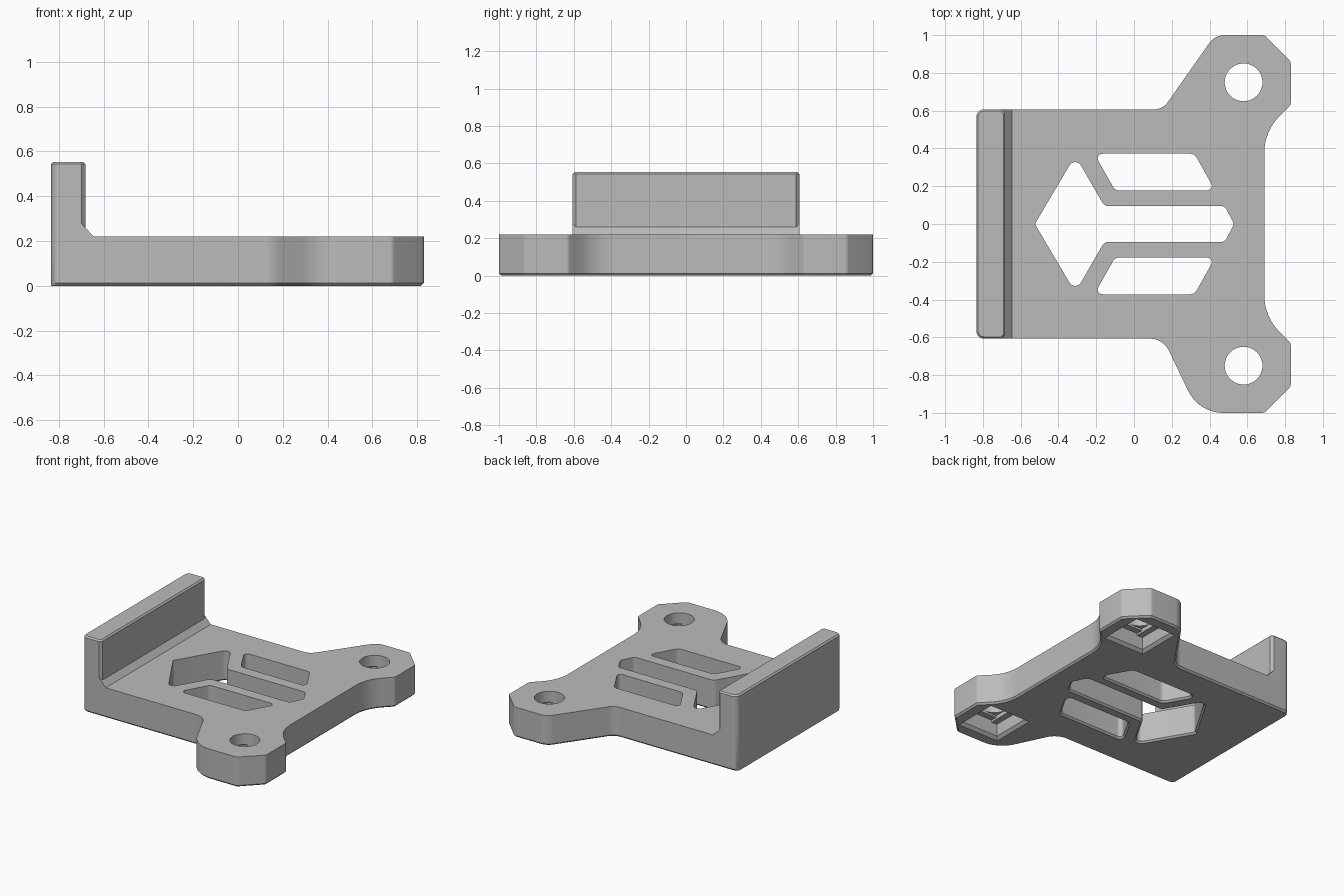
import bpy, bmesh, math
from mathutils import Vector

if "Cube" in bpy.data.objects:
    bpy.data.objects.remove(bpy.data.objects["Cube"], do_unlink=True)

grey = bpy.data.materials.new("plain grey")
grey.use_nodes = True
colour = (0.5, 0.5, 0.5, 1)
grey.diffuse_color = colour
grey.node_tree.nodes["Principled BSDF"].inputs["Base Color"].default_value = colour

TOP = 0.22       # plate thickness
EDGE = 0.012     # small chamfer


def rounded(corners, steps=8):
    """Counter-clockwise outline with every (x, y, radius) corner filleted."""
    out = []
    for i, (x, y, r) in enumerate(corners):
        p = Vector((x, y))
        a = (Vector(corners[i - 1][:2]) - p).normalized()
        b = (Vector(corners[(i + 1) % len(corners)][:2]) - p).normalized()
        if r == 0:
            out.append(p)
            continue
        half = a.angle(b) / 2
        centre = p + (a + b).normalized() * r / math.sin(half)
        start = p + a * r / math.tan(half) - centre
        end = p + b * r / math.tan(half) - centre
        turn = start.angle_signed(end)
        for k in range(steps + 1):
            t = -turn * k / steps
            c, s = math.cos(t), math.sin(t)
            out.append(centre + Vector((start.x * c - start.y * s, start.x * s + start.y * c)))
    return out


def offset(points, d):
    """Move an outline outwards by d (inwards if negative)."""
    out = []
    for i, p in enumerate(points):
        e = (p - points[i - 1]).normalized()
        f = (points[(i + 1) % len(points)] - p).normalized()
        n, m = Vector((e.y, -e.x)), Vector((f.y, -f.x))
        out.append(p + (n + m) * d / (1 + n.dot(m)))
    return out


def loft(name, rings):
    """Closed solid through a stack of (outline, z) rings."""
    bm = bmesh.new()
    loops = [[bm.verts.new((p[0], p[1], z)) for p in pts] for pts, z in rings]
    for lo, hi in zip(loops, loops[1:]):
        for i in range(len(lo)):
            bm.faces.new((lo[i - 1], lo[i], hi[i], hi[i - 1]))
    bm.faces.new(loops[0][::-1])
    bm.faces.new(loops[-1])
    bmesh.ops.recalc_face_normals(bm, faces=bm.faces)
    mesh = bpy.data.meshes.new(name)
    bm.to_mesh(mesh)
    bm.free()
    mesh.materials.append(grey)
    obj = bpy.data.objects.new(name, mesh)
    bpy.context.collection.objects.link(obj)
    return obj


def activate(obj):
    bpy.ops.object.select_all(action='DESELECT')
    obj.select_set(True)
    bpy.context.view_layer.objects.active = obj


def cut(target, cutter):
    cutter.hide_render = True
    mod = target.modifiers.new("cut", 'BOOLEAN')
    mod.operation, mod.solver, mod.object = 'DIFFERENCE', 'EXACT', cutter
    activate(target)
    bpy.ops.object.modifier_apply(modifier=mod.name)
    bpy.data.objects.remove(cutter, do_unlink=True)


def box(cx, cy, hx, hy):
    return [Vector((cx + sx * hx, cy + sy * hy)) for sx, sy in ((-1, -1), (1, -1), (1, 1), (-1, 1))]


def mirrored(corners):
    return [(x, -y, r) for x, y, r in reversed(corners)]


# Base plate with two ears; the right-hand side is mirrored
ear_side = [(0.69, 0.49, 0.27), (0.83, 0.63, 0.03), (0.83, 0.86, 0.03), (0.69, 1.0, 0.03)]
outline = rounded(
    [(-0.835, -0.607, 0.04), (0.154, -0.607, 0.11), (0.343, -1.0, 0.206)]
    + mirrored(ear_side) + ear_side
    + [(0.428, 1.0, 0.1), (0.152, 0.607, 0.09), (-0.835, 0.607, 0.04)])
# The bottom chamfer fades out at the wall side
bottom = [Vector((p.x, q.y)) if p.x < -0.8 else q for p, q in zip(outline, offset(outline, -EDGE))]
plate = loft("base_plate", [(bottom, 0), (outline, EDGE), (outline, TOP)])

# Arrow-shaped opening and two slanted slots
arrow_half = [(0.48, 0.095, 0.03), (-0.157, 0.095, 0.04), (-0.311, 0.362, 0.035)]
arrow = [(0.53, 0, 0.015)] + arrow_half + [(-0.525, 0, 0.015)] + mirrored(arrow_half)
slot = [(-0.10, 0.177, 0.04), (0.43, 0.177, 0.025), (0.32, 0.372, 0.04), (-0.21, 0.372, 0.025)]
for corners in (arrow, slot, mirrored(slot)):
    pts = rounded(corners)
    cut(plate, loft("opening_cutter", [(offset(pts, 2 * EDGE), -EDGE), (pts, EDGE), (pts, 0.3)]))

# Screw holes with stepped square nut pockets underneath
HX = 0.58
for y in (0.75, -0.75):
    circle = [Vector((HX + 0.1 * math.cos(k * math.tau / 40), y + 0.1 * math.sin(k * math.tau / 40)))
              for k in range(40)]
    cut(plate, loft("nut_pocket_cutter", [
        (box(HX, y, 0.175, 0.175), -0.01), (box(HX, y, 0.145, 0.145), 0.02),
        (box(HX, y, 0.145, 0.145), 0.11)]))
    cut(plate, loft("step_cutter", [(box(HX, y, 0.1, 0.145), 0.05), (box(HX, y, 0.1, 0.145), 0.125)]))
    cut(plate, loft("step_cutter", [(box(HX, y, 0.1, 0.1), 0.05), (box(HX, y, 0.1, 0.1), 0.14)]))
    cut(plate, loft("hole_cutter", [(circle, 0.05), (circle, 0.3)]))

# Upright wall with rounded outer and chamfered inner corners
wall_outline = rounded([(-0.835, -0.607, 0.04), (-0.70, -0.607, 0), (-0.682, -0.589, 0),
                        (-0.682, 0.589, 0), (-0.70, 0.607, 0), (-0.835, 0.607, 0.04)])
wall = loft("end_wall", [(wall_outline, TOP), (wall_outline, 0.543),
                         (offset(wall_outline, -0.01), 0.553)])

# Sloped strip where the wall meets the plate
strip = loft("wall_foot_strip", [
    ([(-0.70, TOP), (-0.645, TOP), (-0.682, 0.26), (-0.70, 0.28)], -0.607),
    ([(-0.70, TOP), (-0.645, TOP), (-0.682, 0.26), (-0.70, 0.28)], 0.607)])
for v in strip.data.vertices:
    x, z, y = v.co
    v.co = (x, y, z)
strip.data.flip_normals()

for obj in (plate, wall, strip):
    activate(obj)
    bpy.ops.object.shade_smooth_by_angle(angle=math.radians(30))
